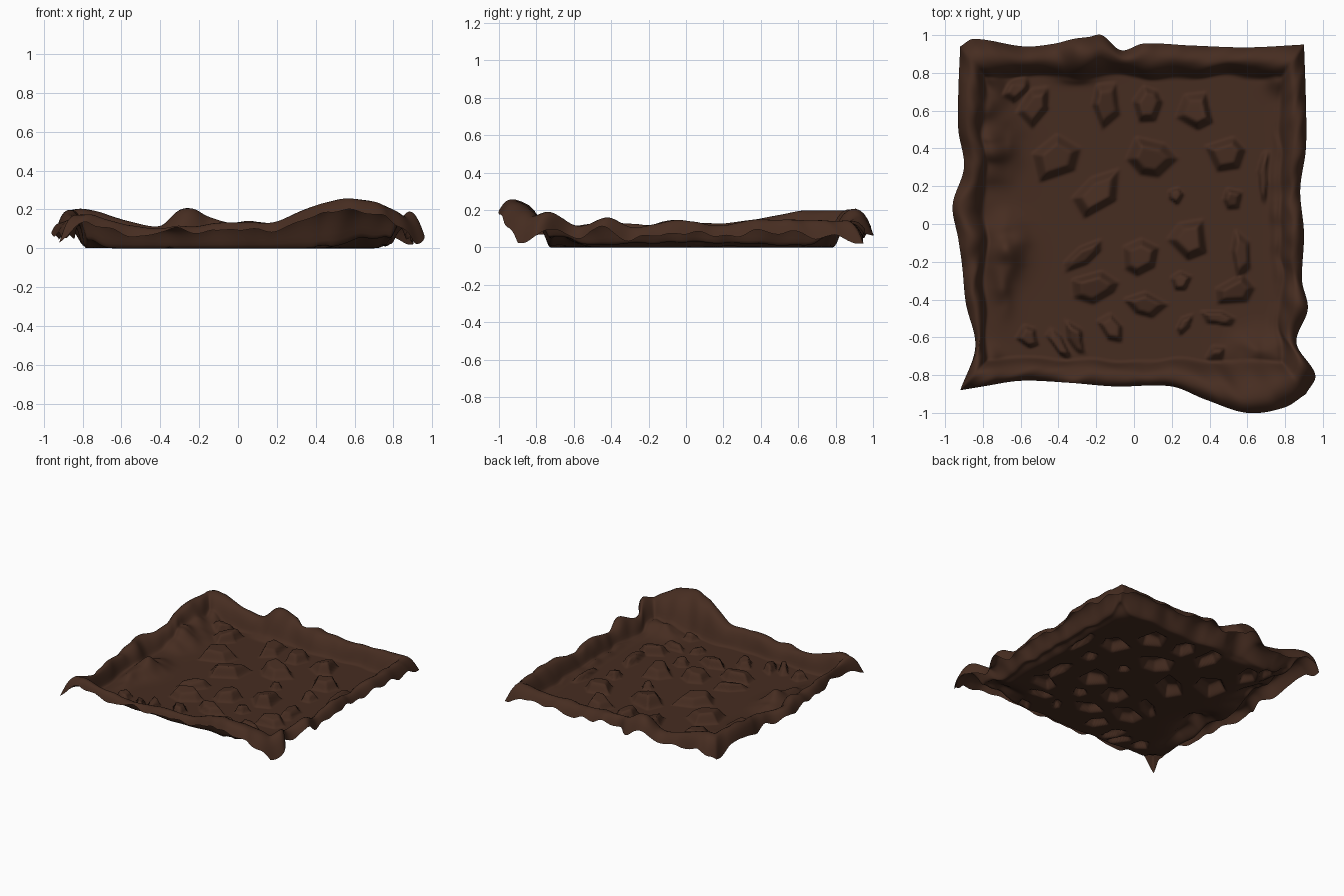
import bpy, bmesh, math, random
from mathutils import noise, Vector

if "Cube" in bpy.data.objects:
    bpy.data.objects.remove(bpy.data.objects["Cube"])

random.seed(4)
N = 144                       # cells along each side of the floor
X0, X1, Y0, Y1 = -0.79, 0.78, -0.73, 0.78   # floor rectangle

# rim sides: (position along side, outer edge coordinate, crest height)
FRONT = [(-.92, -.88, .18), (-.8, -.86, .17), (-.6, -.83, .12), (-.35, -.84, .10),
         (-.1, -.86, .13), (.2, -.86, .135), (.38, -.93, .20), (.6, -1.0, .25),
         (.8, -.97, .22), (.91, -.90, .17)]
RIGHT = [(-.90, .91, .17), (-.8, .96, .20), (-.63, .86, .12), (-.45, .92, .16),
         (-.3, .89, .11), (-.05, .90, .15), (.18, .88, .12), (.4, .91, .15),
         (.65, .91, .15), (.95, .90, .15)]
BACK = [(-.92, .94, .20), (-.85, .98, .21), (-.58, .94, .14), (-.42, .955, .12),
        (-.32, .98, .20), (-.24, .99, .21), (-.17, 1.0, .17), (-.07, .92, .14),
        (.05, .955, .14), (.3, .945, .13), (.6, .935, .13), (.90, .95, .15)]
LEFT = [(-.88, -.92, .18), (-.65, -.84, .12), (-.42, -.89, .14), (-.22, -.91, .12),
        (-.08, -.93, .15), (.1, -.96, .13), (.3, -.90, .14), (.5, -.93, .17),
        (.7, -.93, .20), (.94, -.92, .20)]

# rim cross-section: (outward fraction, height fraction); last ones curl down
PROFILE = [(.05, .12), (.10, .30), (.17, .50), (.25, .69), (.34, .84), (.44, .95),
           (.55, 1.0), (.66, .99), (.76, .93), (.85, .84), (.93, .70), (1.0, .5)]

# stones pressed up through the sheet: x, y, half width, half depth, turn
STONES = [(-.53, .62, .08, .11, -25), (-.15, .63, .07, .11, 0), (.08, .64, .08, .10, 5),
          (.32, .60, .09, .11, 10), (-.41, .35, .14, .10, 20), (-.19, .17, .14, .09, 40),
          (.09, .35, .13, .11, 0), (.49, .37, .10, .09, -20), (.52, .13, .05, .06, 0),
          (.29, -.08, .11, .10, -20), (.03, -.18, .09, .10, 0), (-.27, -.17, .13, .05, 35),
          (-.21, -.34, .12, .08, 10), (.06, -.43, .10, .06, -10), (.57, -.16, .05, .13, 8),
          (.54, -.36, .11, .07, 10), (.25, -.30, .05, .05, 20), (.22, .15, .04, .04, 0),
          (-.56, -.60, .05, .07, 10), (-.40, -.64, .04, .11, 30), (-.31, -.61, .04, .11, 28),
          (-.12, -.55, .05, .08, 35), (.45, -.50, .10, .035, -10), (.43, -.70, .05, .06, 0),
          (.27, -.53, .03, .06, -30), (-.62, .72, .10, .05, 45), (.69, .25, .03, .15, 0)]

# broad swellings: x, y, radius x, radius y, height
SWELLS = [(-.68, -.12, .10, .13, .10), (-.78, .45, .13, .22, .11), (-.80, .78, .12, .14, .09),
          (.68, -.68, .14, .10, .07), (.76, .0, .03, .6, .03), (-.70, -.33, .06, .14, .05),
          (.78, .78, .07, .07, .06), (-.79, -.73, .07, .07, .06), (-.3, .78, .12, .03, .03)]


def make_stone(x, y, rx, ry, turn):
    """Irregular convex outline as edge planes, with a tilted top."""
    a, sides = math.radians(turn), random.choice((5, 5, 6))
    start = random.random() * 6.28
    planes = []
    for i in range(sides):
        t = start + (i + random.uniform(-.22, .22)) * 2 * math.pi / sides
        planes.append((math.cos(t), math.sin(t), random.uniform(.85, 1.05)))
    top = min(.075, .03 + .4 * min(rx, ry))
    tilt = (random.uniform(-.4, .4), random.uniform(-.4, .4))
    return x, y, rx, ry, math.cos(a), math.sin(a), planes, top, tilt


stones = [make_stone(*s) for s in STONES]


def floor_height(x, y):
    z = 0.0
    for sx, sy, rx, ry, h in SWELLS:
        d = ((x - sx) / rx) ** 2 + ((y - sy) / ry) ** 2
        if d < 7:
            z += h * (math.exp(-d) - math.exp(-7))
    z *= 1 + .5 * noise.noise(Vector((x * 9, y * 9, 0)))
    edge = min(x - X0, X1 - x, y - Y0, Y1 - y)
    best = 0.0
    for sx, sy, rx, ry, c, s, planes, top, tilt in stones:
        dx, dy = x - sx, y - sy
        if abs(dx) + abs(dy) > 1.7 * (rx + ry):
            continue
        u, v = (dx * c + dy * s) / rx, (dy * c - dx * s) / ry
        inside = min(d - u * nx - v * ny for nx, ny, d in planes)
        if inside > 0:
            k = min(1, inside / .48)
            k = k * k * (3 - 2 * k)
            best = max(best, top * k * (1 + tilt[0] * u + tilt[1] * v))
    return z + best * max(0, min(1, edge / .05))


def floor_point(x, y):
    """Floor position; the outline wavers a little near the rim."""
    edge = min(x - X0, X1 - x, y - Y0, Y1 - y)
    w = .035 * max(0, 1 - edge / .15)
    return (x + w * noise.noise(Vector((x * 5, y * 5, 11))),
            y + w * noise.noise(Vector((x * 5, y * 5, 17))), floor_height(x, y))


def sample(side, p):
    """Smooth interpolation of a rim side at position p."""
    i = 0
    while i < len(side) - 2 and p > side[i + 1][0]:
        i += 1
    a, b = side[i], side[i + 1]
    pa, nb = side[max(i - 1, 0)], side[min(i + 2, len(side) - 1)]
    w = b[0] - a[0]
    t = max(0, min(1, (p - a[0]) / w))
    out = []
    for k in (1, 2):
        ma = (b[k] - pa[k]) / (b[0] - pa[0]) * w
        mb = (nb[k] - a[k]) / (nb[0] - a[0]) * w
        out.append((2*t**3 - 3*t*t + 1) * a[k] + (t**3 - 2*t*t + t) * ma
                   + (3*t*t - 2*t**3) * b[k] + (t**3 - t*t) * mb)
    return out


bm = bmesh.new()

# floor with stones
grid = [[bm.verts.new(floor_point(X0 + (X1 - X0) * i / N, Y0 + (Y1 - Y0) * j / N))
         for i in range(N + 1)] for j in range(N + 1)]
for j in range(N):
    for i in range(N):
        bm.faces.new((grid[j][i], grid[j][i + 1], grid[j + 1][i + 1], grid[j + 1][i]))

# perimeter loop, counter-clockwise: (floor vertex, side, fraction, side runs along x)
loop = [(grid[0][i], FRONT, i / N, True) for i in range(N)]
loop += [(grid[j][N], RIGHT, j / N, False) for j in range(N)]
loop += [(grid[N][i], BACK, i / N, True) for i in range(N, 0, -1)]
loop += [(grid[j][0], LEFT, j / N, False) for j in range(N, 0, -1)]

# curled rim, hanging lower at the corners and less along the front
columns = []
for v, side, f, along_x in loop:
    p = side[0][0] + (side[-1][0] - side[0][0]) * f
    edge, crest = sample(side, p)
    ox, oy = (p, edge) if along_x else (edge, p)
    ripple = .045 * noise.noise(Vector((ox * 8, oy * 8, 3)))
    corner = max(0, 1 - min(f, 1 - f) / .08)
    lift = .25 * crest * (1 - corner) if side is FRONT else 0
    col = [v]
    for k, (h, g) in enumerate(PROFILE):
        z = v.co.z + (crest - v.co.z) * g if k < 7 else crest * g
        if k > 6:
            z += (ripple + lift - .05 * corner) * (k - 6) / 5
        lump = noise.noise(Vector((ox * 7, oy * 7, 8 + h)))
        h2 = h + .5 * h * (1 - h) * lump
        z += .02 * h * (1 - h) * 4 * noise.noise(Vector((ox * 9, oy * 9, 5 + h))) * (k < 6)
        col.append(bm.verts.new((v.co.x + (ox - v.co.x) * h2,
                                 v.co.y + (oy - v.co.y) * h2, max(z, .02 * h))))
    columns.append(col)
for n, a in enumerate(columns):
    b = columns[(n + 1) % len(columns)]
    for k in range(len(PROFILE)):
        bm.faces.new((a[k], a[k + 1], b[k + 1], b[k]))

# soften the rim and its corners, keeping the open outer edge and stones
soft = [v for col in columns for v in col[:-1]]
for _ in range(4):
    bmesh.ops.smooth_vert(bm, verts=soft, factor=.5, use_axis_x=True,
                          use_axis_y=True, use_axis_z=True)

bmesh.ops.recalc_face_normals(bm, faces=bm.faces)
bm.faces.ensure_lookup_table()
if bm.faces[0].normal.z < 0:
    bmesh.ops.reverse_faces(bm, faces=bm.faces)
for face in bm.faces:
    face.smooth = True

mesh = bpy.data.meshes.new("dirt_patch")
bm.to_mesh(mesh)
bm.free()
patch = bpy.data.objects.new("dirt_patch", mesh)
bpy.context.collection.objects.link(patch)

soil = bpy.data.materials.new("dark brown soil")
soil.diffuse_color = (.062, .026, .015, 1)
soil.use_nodes = True
soil.node_tree.nodes["Principled BSDF"].inputs["Base Color"].default_value = soil.diffuse_color
mesh.materials.append(soil)
